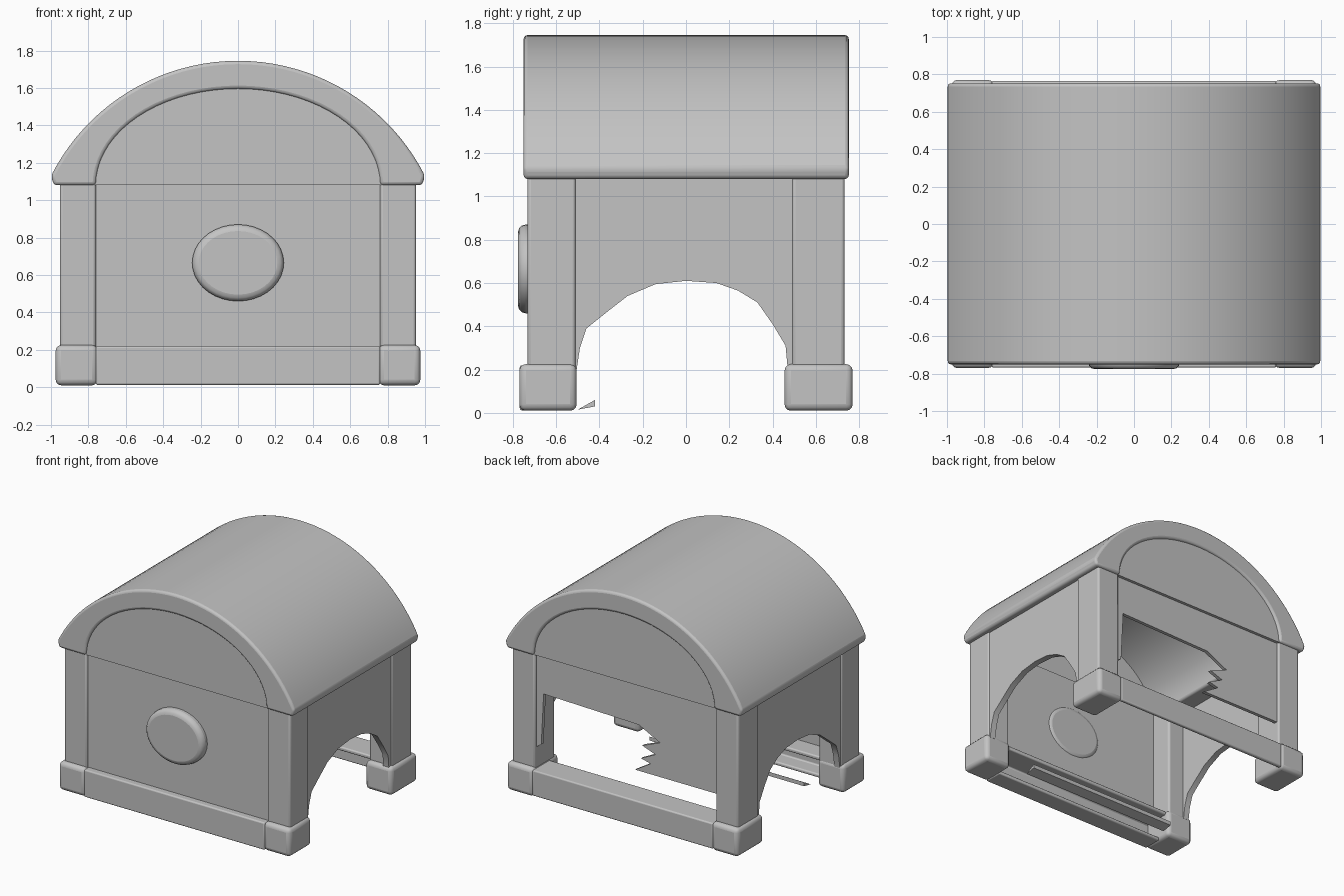
import bpy, bmesh, math
from mathutils import Vector

cube = bpy.data.objects.get("Cube")
if cube:
    bpy.data.objects.remove(cube, do_unlink=True)

grey = bpy.data.materials.new("plain_grey")
grey.use_nodes = True
COLOUR = (0.55, 0.55, 0.55, 1)
grey.diffuse_color = COLOUR
grey.node_tree.nodes["Principled BSDF"].inputs["Base Color"].default_value = COLOUR


def prism(name, outline, axis, lo, hi, bevel=0.0):
    """Extrude a 2D outline along x (points are y, z) or along y (points are x, z)."""
    def place(p, d):
        return Vector((d, p[0], p[1])) if axis == "x" else Vector((p[0], d, p[1]))
    bm = bmesh.new()
    rings = [[bm.verts.new(place(p, d)) for p in outline] for d in (lo, hi)]
    n = len(outline)
    bm.faces.new(rings[0])
    bm.faces.new(rings[1])
    for i in range(n):
        j = (i + 1) % n
        bm.faces.new((rings[0][i], rings[0][j], rings[1][j], rings[1][i]))
    bmesh.ops.recalc_face_normals(bm, faces=bm.faces)
    mesh = bpy.data.meshes.new(name)
    bm.to_mesh(mesh)
    bm.free()
    obj = bpy.data.objects.new(name, mesh)
    bpy.context.collection.objects.link(obj)
    mesh.materials.append(grey)
    if bevel:
        mod = obj.modifiers.new("rounded", "BEVEL")
        mod.width = bevel
        mod.segments = 3
        mod.limit_method = "ANGLE"
        mod.angle_limit = math.radians(35)
    bpy.ops.object.select_all(action="DESELECT")
    obj.select_set(True)
    bpy.context.view_layer.objects.active = obj
    bpy.ops.object.shade_smooth_by_angle(angle=math.radians(35))
    return obj


def rect(a0, a1, b0, b1):
    return [(a0, b0), (a1, b0), (a1, b1), (a0, b1)]


def arc(cx, cz, rx, rz, start, end, steps):
    out = []
    for i in range(steps + 1):
        t = start + (end - start) * i / steps
        out.append((cx + rx * math.cos(t), cz + rz * math.sin(t)))
    return out


# Barrel roof shell with a rounded eave
EAVE, RADIUS, CENTRE = 1.08, 1.12, 0.625
tilt = math.asin((1.13 - CENTRE) / RADIUS)
outer = arc(0, CENTRE, RADIUS, RADIUS, tilt, math.pi - tilt, 40)
inner = arc(0, EAVE, 0.76, 0.515, math.pi, 0, 36)
roof = [(0.985, EAVE)] + outer + [(-0.985, EAVE)] + inner
prism("roof", roof, "y", -0.75, 0.752, 0.018)

# Gable panels set slightly into the roof ends
gable = arc(0, EAVE, 0.775, 0.53, 0, math.pi, 36)
prism("front_gable", gable, "y", -0.735, -0.7)
prism("back_gable", gable, "y", 0.7, 0.735)

# Corner posts, plinth blocks and arched side walls
opening = [(-0.505, 0.2), (-0.49, 0.3), (-0.46, 0.39), (-0.36, 0.47), (-0.27, 0.54),
           (-0.14, 0.595), (0, 0.61), (0.14, 0.6), (0.24, 0.565), (0.33, 0.51),
           (0.4, 0.41), (0.46, 0.31), (0.47, 0.2)]
ends = (("front", (-0.732, -0.51), (-0.77, -0.505)),
        ("back", (0.49, 0.732), (0.455, 0.77)))
for side, sx in (("left", 1), ("right", -1)):
    for end, post_y, block_y in ends:
        post = rect(*sorted((0.76 * sx, 0.952 * sx)), 0.18, 1.1)
        prism(f"{end}_{side}_post", post, "y", *post_y, 0.015)
        block = rect(*sorted((0.75 * sx, 0.975 * sx)), 0.01, 0.225)
        prism(f"{end}_{side}_plinth", block, "y", *block_y, 0.03)
    wall = [(-0.55, 0.2)] + opening + [(0.55, 0.2), (0.55, 1.1), (-0.55, 1.1)]
    prism(f"{side}_side_wall", wall, "x", *sorted((0.895 * sx, 0.942 * sx)))

# Front panel with a domed oval boss
prism("front_panel", rect(-0.78, 0.78, 0.2, 1.1), "y", -0.718, -0.685)
oval = arc(0, 0.665, 0.245, 0.205, 0, math.tau * 35 / 36, 35)
prism("oval_boss", oval, "y", -0.776, -0.675, 0.035)

# Broken back panel, with a ragged lower edge
ragged = [(-0.78, 1.1), (-0.78, 0.42), (-0.07, 0.42), (-0.2, 0.5), (-0.12, 0.52),
          (-0.24, 0.58), (-0.13, 0.62), (-0.28, 0.68), (-0.1, 0.77), (0.7, 0.79),
          (0.72, 0.4), (0.78, 0.36), (0.78, 1.1)]
prism("broken_back_panel", ragged, "y", 0.685, 0.712)

# Sills between the plinth blocks: an open back angle and a front channel
angle = [(0.765, 0.02), (0.765, 0.215), (0.56, 0.215), (0.56, 0.185),
         (0.735, 0.185), (0.735, 0.02)]
prism("back_sill", angle, "x", -0.76, 0.76, 0.01)
channel = [(-0.768, 0.012), (-0.768, 0.22), (-0.54, 0.22), (-0.54, 0.19),
           (-0.738, 0.19), (-0.738, 0.04), (-0.62, 0.04), (-0.62, 0.012)]
prism("front_sill", channel, "x", -0.76, 0.76, 0.01)
prism("loose_sliver", [(-0.5, 0.015), (-0.42, 0.03), (-0.42, 0.06)], "x", -0.7, 0.6)
